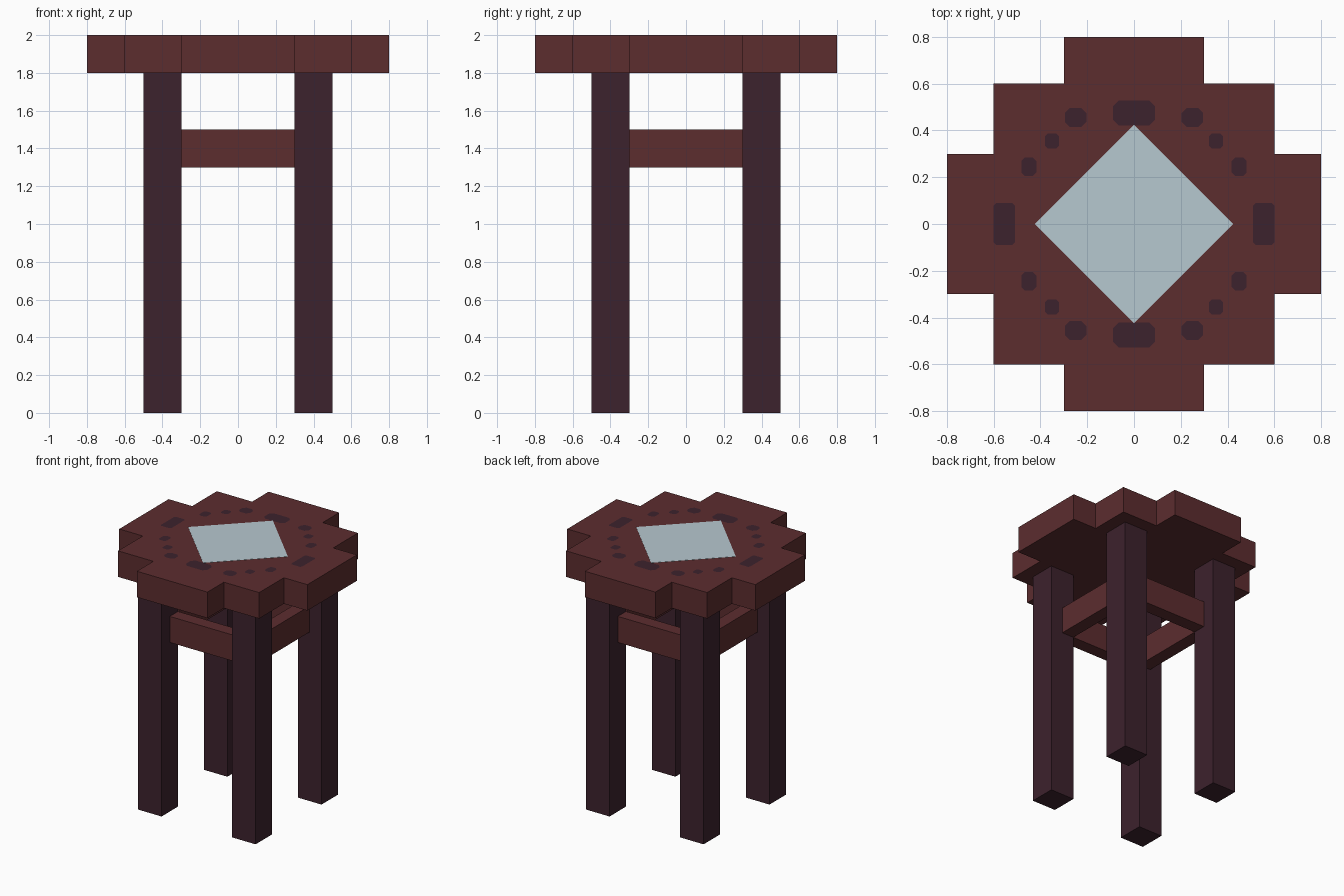
import bpy, bmesh

if "Cube" in bpy.data.objects:
    bpy.data.objects.remove(bpy.data.objects["Cube"])


def material(name, rgb):
    m = bpy.data.materials.new(name)
    m.diffuse_color = (*rgb, 1.0)
    m.use_nodes = True
    m.node_tree.nodes["Principled BSDF"].inputs["Base Color"].default_value = m.diffuse_color
    return m


red_wood = material("red_wood", (0.107, 0.026, 0.028))
dark_wood = material("dark_wood", (0.046, 0.016, 0.026))
pale_blue = material("pale_blue", (0.47, 0.58, 0.63))


def finish(name, bm, mat):
    bmesh.ops.recalc_face_normals(bm, faces=bm.faces)
    me = bpy.data.meshes.new(name)
    bm.to_mesh(me)
    bm.free()
    me.materials.append(mat)
    ob = bpy.data.objects.new(name, me)
    bpy.context.collection.objects.link(ob)
    return ob


def prism(name, outline, z0, z1, mat):
    """Extrude a flat outline from z0 up to z1."""
    bm = bmesh.new()
    face = bm.faces.new([bm.verts.new((x, y, z0)) for x, y in outline])
    top = bmesh.ops.extrude_face_region(bm, geom=[face])["geom"]
    for v in top:
        if isinstance(v, bmesh.types.BMVert):
            v.co.z = z1
    return finish(name, bm, mat)


def box(name, x0, x1, y0, y1, z0, z1, mat):
    return prism(name, [(x0, y0), (x1, y0), (x1, y1), (x0, y1)], z0, z1, mat)


# Stepped seat slab: one quarter outline turned four times
outline = []
x_dir, y_dir = (1, 0), (0, 1)
for _ in range(4):
    for a, b in [(0.8, -0.3), (0.8, 0.3), (0.6, 0.3), (0.6, 0.6), (0.3, 0.6)]:
        outline.append((a * x_dir[0] + b * y_dir[0], a * x_dir[1] + b * y_dir[1]))
    x_dir, y_dir = y_dir, (-x_dir[0], -x_dir[1])
prism("seat", outline, 1.8, 2.0, red_wood)

# Legs
for sx, side in ((-1, "left"), (1, "right")):
    for sy, end in ((-1, "front"), (1, "back")):
        x, y = 0.4 * sx, 0.4 * sy
        box(f"{end}_{side}_leg", x - 0.1, x + 0.1, y - 0.1, y + 0.1, 0, 1.8, dark_wood)

# Rails between the legs
for s, end, side in ((-1, "front", "left"), (1, "back", "right")):
    c = 0.35 * s
    box(f"{end}_rail", -0.3, 0.3, c - 0.05, c + 0.05, 1.3, 1.5, red_wood)
    box(f"{side}_rail", c - 0.05, c + 0.05, -0.3, 0.3, 1.3, 1.5, red_wood)

# Dark inlay spots on the seat: centre x, centre y, half width, half depth, corner cut
spots = [
    (0, 0.475, 0.09, 0.053, 0.025), (0.555, 0, 0.045, 0.09, 0.01),
    (0.25, 0.455, 0.046, 0.041, 0.022), (0.35, 0.355, 0.03, 0.032, 0.012),
    (0.45, 0.245, 0.032, 0.04, 0.015), (0, 0.15, 0.094, 0.043, 0.015),
    (0.145, 0, 0.047, 0.098, 0.015),
]
bm = bmesh.new()
for cx, cy, w, d, k in spots:
    for sx in ((1, -1) if cx else (1,)):
        for sy in ((1, -1) if cy else (1,)):
            pts = [(w, k - d), (w, d - k), (w - k, d), (k - w, d),
                   (-w, d - k), (-w, k - d), (k - w, -d), (w - k, -d)]
            bm.faces.new([bm.verts.new((cx * sx + px, cy * sy + py, 2.0006)) for px, py in pts])
finish("seat_spots", bm, dark_wood)

# Pale square plate, turned 45 degrees, on the middle of the seat
r = 0.424
prism("seat_plate", [(r, 0), (0, r), (-r, 0), (0, -r)], 1.999, 2.0015, pale_blue)
